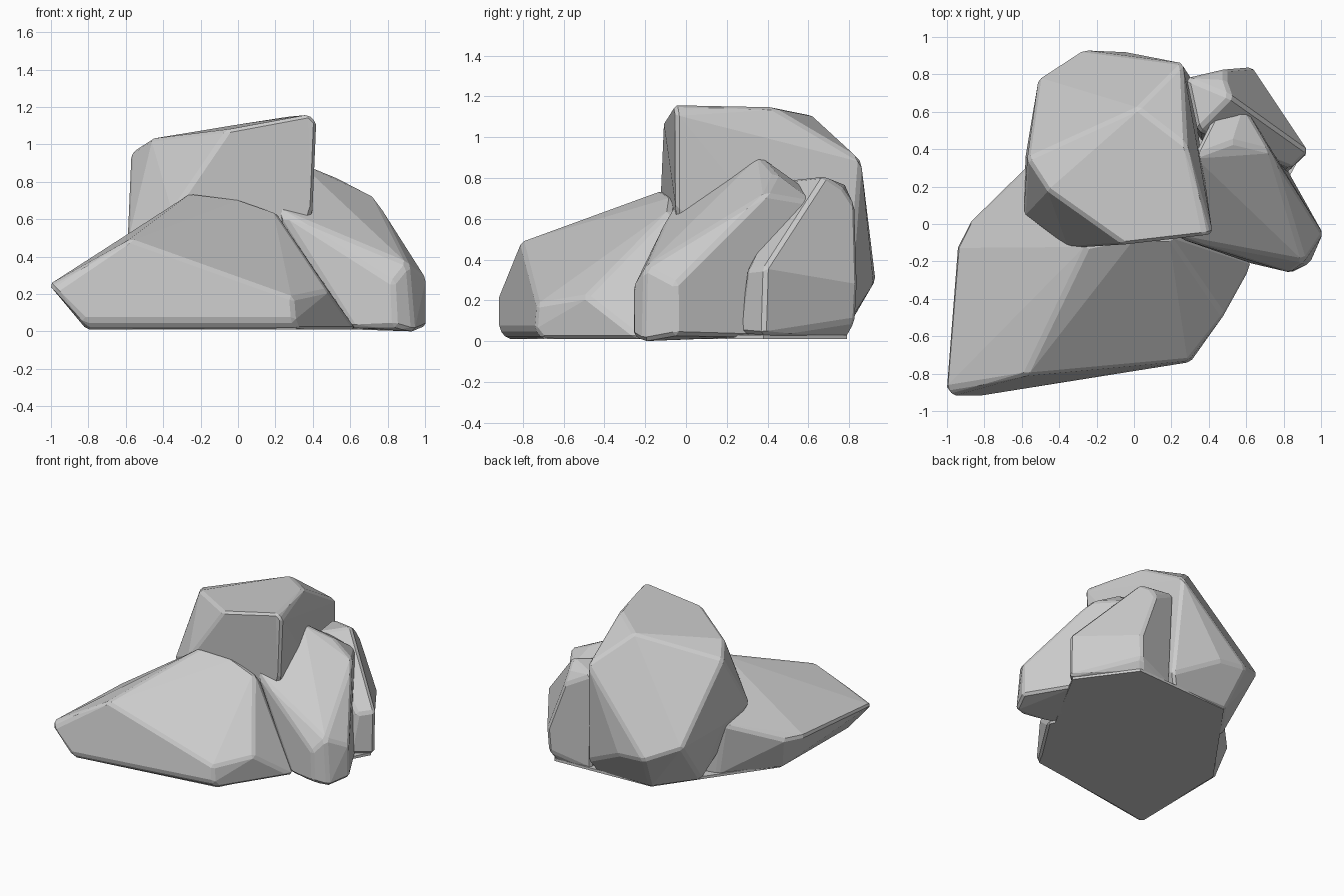
import bpy, bmesh, math


def rock(name, points, chamfer=0.017):
    """Convex boulder from its corner points, with chipped (chamfered) edges."""
    bm = bmesh.new()
    for p in points:
        bm.verts.new(p)
    bmesh.ops.convex_hull(bm, input=bm.verts[:])
    loose = [v for v in bm.verts if not v.link_faces]
    bmesh.ops.delete(bm, geom=loose, context='VERTS')
    bmesh.ops.dissolve_limit(bm, angle_limit=math.radians(7),
                             verts=bm.verts[:], edges=bm.edges[:])
    sharp = [e for e in bm.edges if len(e.link_faces) == 2
             and e.calc_face_angle(0) > math.radians(25)]
    if chamfer:
        bmesh.ops.bevel(bm, geom=sharp, offset=chamfer, segments=1,
                        profile=0.5, affect='EDGES', clamp_overlap=True)
    bmesh.ops.recalc_face_normals(bm, faces=bm.faces[:])
    me = bpy.data.meshes.new(name)
    bm.to_mesh(me)
    bm.free()
    ob = bpy.data.objects.new(name, me)
    bpy.context.collection.objects.link(ob)
    return ob


# tall boulder at the back
rock("tall_back_rock", [
    (-0.05, -0.11, 1.08), (0.38, -0.06, 1.16), (0.42, -0.05, 1.12),
    (-0.46, 0.18, 1.03), (-0.57, 0.35, 0.96), (0.02, 0.62, 1.11),
    (0.28, 0.42, 1.15), (0.26, 0.86, 0.89), (0.30, 0.80, 0.10),
    (-0.05, 0.92, 0.28), (-0.28, 0.93, 0.30), (-0.51, 0.78, 0.40),
    (-0.58, 0.36, 0.45), (-0.59, 0.05, 0.50), (-0.35, -0.13, 0.64),
    (0.40, -0.05, 0.66), (0.20, 0.00, 0.02), (0.25, 0.76, 0.01),
    (-0.22, 0.76, 0.01), (-0.45, 0.45, 0.01)])

# wide wedge in front
rock("front_rock", [
    (-0.58, -0.81, 0.49), (-0.25, -0.12, 0.74), (0.00, -0.07, 0.71),
    (0.20, -0.08, 0.64), (0.48, -0.49, 0.22), (0.29, -0.73, 0.18),
    (0.30, -0.74, 0.06), (-0.98, -0.92, 0.22), (-1.01, -0.88, 0.25),
    (-0.95, -0.13, 0.27), (-0.88, 0.01, 0.27), (-0.56, 0.32, 0.42),
    (-0.82, -0.92, 0.06), (-0.81, -0.88, 0.01), (0.32, -0.70, 0.01),
    (0.63, -0.22, 0.01), (-0.80, -0.05, 0.01), (-0.50, 0.32, 0.01),
    (0.30, 0.50, 0.01)])

# slab leaning on the right side
rock("right_rock", [
    (0.22, -0.07, 0.65), (0.32, 0.36, 0.91), (0.53, 0.44, 0.82),
    (0.47, 0.66, 0.70), (0.59, 0.63, 0.68), (0.73, 0.39, 0.72),
    (0.91, -0.20, 0.36), (1.01, -0.05, 0.28), (0.83, -0.26, 0.26),
    (0.84, -0.26, 0.03), (0.94, -0.21, 0.00), (1.01, -0.05, 0.03),
    (0.62, -0.21, 0.02), (0.82, 0.29, 0.02), (0.50, 0.60, 0.03),
    (0.30, 0.10, 0.02)])

# smaller slab behind it, falling away to the back right
rock("back_right_rock", [
    (0.28, 0.78, 0.77), (0.34, 0.50, 0.79), (0.52, 0.68, 0.81),
    (0.49, 0.77, 0.75), (0.49, 0.83, 0.66), (0.63, 0.84, 0.28),
    (0.93, 0.39, 0.36), (0.93, 0.38, 0.03), (0.80, 0.26, 0.04),
    (0.84, 0.30, 0.35), (0.62, 0.83, 0.10), (0.30, 0.76, 0.01),
    (0.58, 0.78, 0.01), (0.35, 0.45, 0.01)])

# flat cut underside joining the rocks
outline = [(-0.79, -0.86), (0.31, -0.70), (0.61, -0.22), (0.90, 0.38),
           (0.60, 0.79), (0.25, 0.75), (-0.22, 0.75), (-0.50, 0.32),
           (-0.79, -0.05)]
rock("underside", [(x, y, z) for x, y in outline for z in (0.01, 0.03)], 0)
